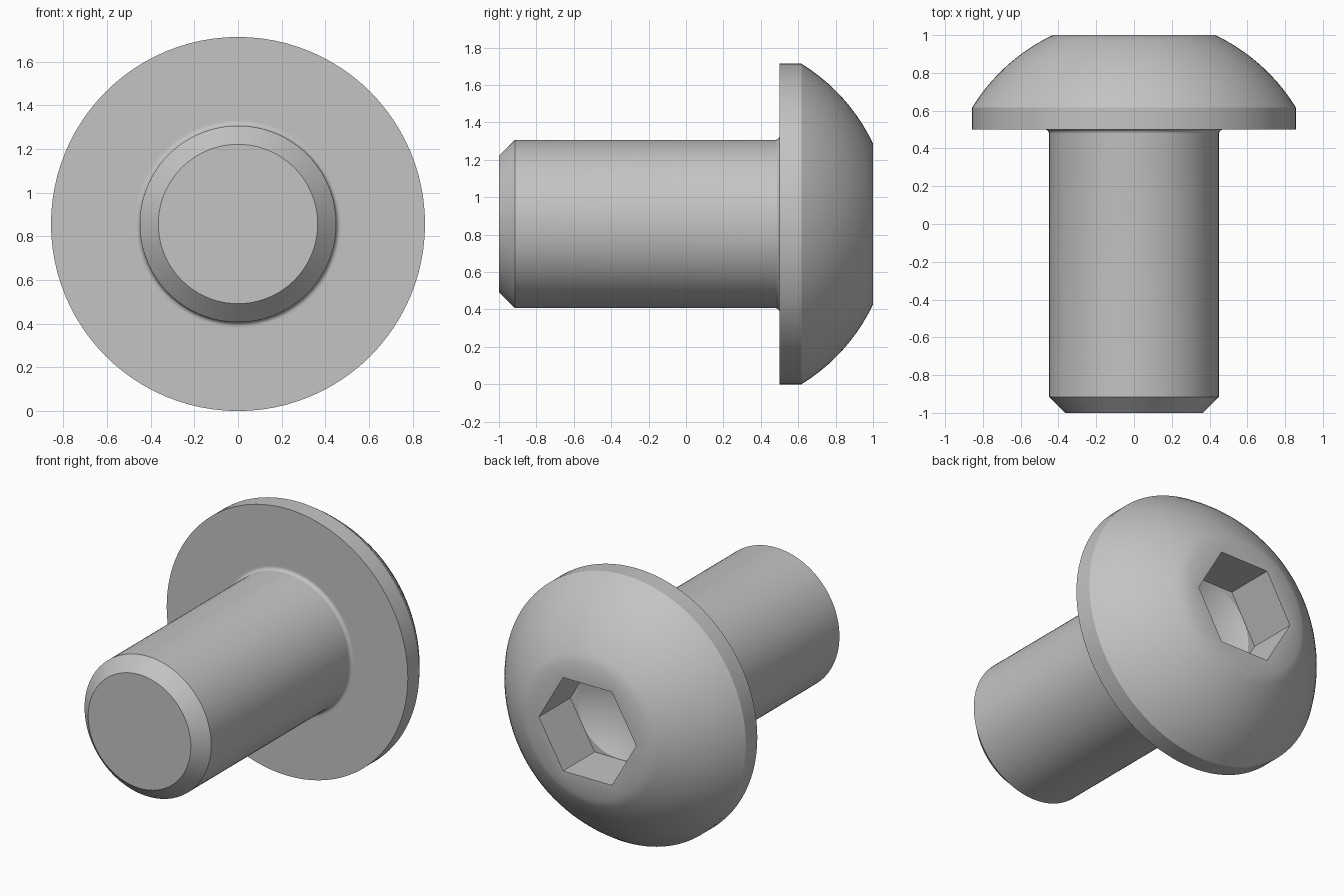
import bpy, bmesh
from math import sin, cos, pi, radians, sqrt, asin

cube = bpy.data.objects.get("Cube")
if cube:
    bpy.data.objects.remove(cube, do_unlink=True)

SEGMENTS = 96          # multiple of six, so the socket corners fall on vertices
HEAD_R, SHANK_R = 0.857, 0.45
UNDERSIDE, RIM, TOP = 0.5, 0.617, 1.0
TOP_R, SOCKET_R = 0.43, 0.30
FILLET = 0.022

steel = bpy.data.materials.new("steel_grey")
steel.use_nodes = True
colour = (0.55, 0.55, 0.55, 1)
steel.diffuse_color = colour
steel.node_tree.nodes["Principled BSDF"].inputs["Base Color"].default_value = colour


def add_ring(bm, radius, y, hexagon=False):
    """Ring around the y axis; a hexagon is measured to its flats."""
    verts = []
    for i in range(SEGMENTS):
        a = 2 * pi * i / SEGMENTS
        r = radius / cos(a % (pi / 3) - pi / 6) if hexagon else radius
        verts.append(bm.verts.new((r * cos(a), y, HEAD_R + r * sin(a))))
    return verts


# Shank: chamfered tip, cylinder and small fillet under the head
profile = [(0.365, -1), (SHANK_R, -0.915)]
for i in range(7):
    a = i / 6 * pi / 2
    profile.append((SHANK_R + FILLET * (1 - cos(a)), UNDERSIDE - FILLET * (1 - sin(a))))
profile += [(SHANK_R + FILLET + 0.01, UNDERSIDE), (HEAD_R, UNDERSIDE)]

# Domed head: spherical arc from the rim to the flat top
centre = (TOP_R**2 + TOP**2 - HEAD_R**2 - RIM**2) / (2 * (TOP - RIM))
sphere = sqrt(TOP_R**2 + (TOP - centre)**2)
start, end = asin(HEAD_R / sphere), asin(TOP_R / sphere)
for i in range(11):
    a = start + (end - start) * i / 10
    profile.append((sphere * sin(a), centre + sphere * cos(a)))

bm = bmesh.new()
rings = [add_ring(bm, r, y) for r, y in profile]

# Hexagonal socket with a drilled conical floor
floor = TOP - 0.32
rings += [add_ring(bm, SOCKET_R, TOP, True), add_ring(bm, SOCKET_R, floor, True),
          add_ring(bm, SOCKET_R - 0.002, floor)]
apex = bm.verts.new((0, floor - 0.17, HEAD_R))

for low, high in zip(rings, rings[1:]):
    for i in range(SEGMENTS):
        j = (i + 1) % SEGMENTS
        bm.faces.new((low[i], low[j], high[j], high[i]))
bm.faces.new(rings[0])
for i in range(SEGMENTS):
    bm.faces.new((rings[-1][i], rings[-1][(i + 1) % SEGMENTS], apex))
bmesh.ops.recalc_face_normals(bm, faces=bm.faces)

mesh = bpy.data.meshes.new("button_head_screw")
bm.to_mesh(mesh)
bm.free()
mesh.materials.append(steel)
screw = bpy.data.objects.new("button_head_screw", mesh)
bpy.context.collection.objects.link(screw)

# Smooth round surfaces, crisp chamfer, rim and socket edges
bpy.ops.object.select_all(action="DESELECT")
screw.select_set(True)
bpy.context.view_layer.objects.active = screw
bpy.ops.object.shade_smooth_by_angle(angle=radians(29.5))
